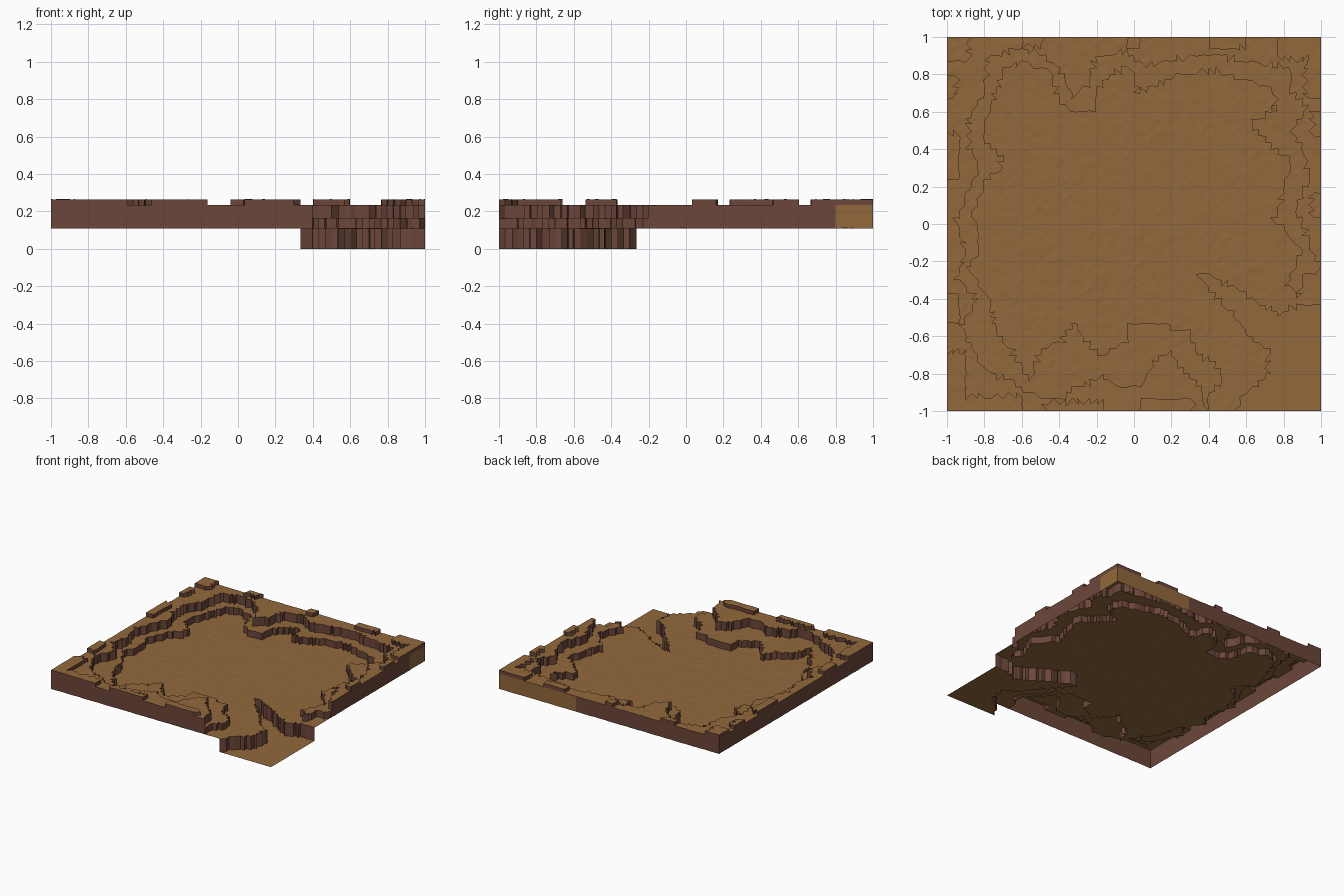
import bpy, random
from mathutils import Vector
from mathutils.geometry import intersect_point_line

if "Cube" in bpy.data.objects:
    bpy.data.objects.remove(bpy.data.objects["Cube"])

random.seed(4)
N = 60
CANYON, FLOOR, STEP, RIM, PEAK = 0.0, 0.11, 0.165, 0.235, 0.265

# Outline of the sunken ravine in the front right corner
ravine = [(.34, -.24), (.62, -.39), (.78, -.49), (.86, -.44), (1.1, -.41),
          (1.1, -1.1), (.52, -1.1), (.56, -.93), (.62, -.88), (.72, -.80), (.72, -.67),
          (.64, -.63), (.58, -.54), (.47, -.42), (.36, -.30)]

# Outline of the main valley floor
valley = [(-.77, -.42), (-.74, -.58), (-.62, -.72), (-.56, -.84), (-.50, -.68), (-.38, -.62),
          (-.32, -.53), (-.26, -.62), (-.18, -.70), (-.03, -.62), (-.03, -.52), (.05, -.54),
          (.17, -.54), (.30, -.58), (.33, -.70), (.44, -.74), (.48, -.84), (.40, -.92),
          (.40, -1.1), (1.1, -1.1), (1.1, -.24), (.90, -.26), (.88, -.40), (.82, -.32),
          (.90, -.14), (.82, -.05), (.75, .02), (.80, .18), (.84, .34), (.74, .42), (.62, .54),
          (.76, .62), (.74, .72), (.60, .76), (.44, .82), (.25, .80), (.12, .74), (.02, .70),
          (-.02, .84), (-.12, .80), (-.19, .74), (-.20, .60), (-.32, .60), (-.40, .66),
          (-.46, .82), (-.58, .86), (-.68, .84), (-.74, .70), (-.80, .55), (-.80, .44),
          (-.70, .36), (-.72, .28), (-.80, .22), (-.86, .05), (-.82, -.12), (-.88, -.24)]

# Outline of the middle terrace
terrace = [(-.84, -.40), (-.92, -.55), (-.86, -.66), (-.80, -.78), (-.66, -.84), (-.58, -.90),
           (-.40, -.94), (-.32, -.88), (-.18, -.82), (-.05, -.88), (.06, -.84), (.12, -.72),
           (.20, -.68), (.28, -.80), (.36, -.88), (.40, -1.1), (1.1, -1.1), (1.1, -.24),
           (.96, -.20), (.90, 0), (.86, .10), (.94, .24), (.90, .40), (.84, .50), (.92, .62),
           (.84, .72), (.82, .84), (.60, .86), (.44, .91), (.22, .88), (.06, .84), (-.02, .92),
           (-.20, .90), (-.24, .76), (-.32, .68), (-.38, .80), (-.48, .91), (-.64, .93),
           (-.78, .88), (-.80, .70), (-.88, .56), (-.88, .40), (-.82, .30), (-.90, .14),
           (-.95, .02), (-.90, -.16), (-.95, -.28)]

# Raised ledges along the edge: x0, x1, y0, y1
ledges = [(-1, -.88, .86, 1), (-.60, -.48, .95, 1), (-.04, .04, .94, 1), (.40, .60, .94, 1),
          (.76, 1, .88, 1), (.92, 1, .66, .9), (.95, 1, .46, .6), (.95, 1, .04, .16),
          (-1, -.93, .24, .48), (-1, -.95, .66, .8), (-1, -.94, -.54, -.36),
          (-1, -.90, -1, -.68), (-.9, -.60, -1, -.92), (-.48, -.17, -1, -.95), (.04, .32, -1, -.93)]


def inside(p, poly):
    hit = False
    for (ax, ay), (bx, by) in zip(poly, poly[1:] + poly[:1]):
        if (ay > p[1]) != (by > p[1]) and p[0] < ax + (p[1] - ay) * (bx - ax) / (by - ay):
            hit = not hit
    return hit


def level(p):
    if inside(p, ravine):
        return CANYON
    if inside(p, valley):
        return FLOOR
    if inside(p, terrace):
        return STEP
    if any(a <= p[0] <= b and c <= p[1] <= d for a, b, c, d in ledges):
        return PEAK
    return RIM


def material(name, color):
    m = bpy.data.materials.new(name)
    m.diffuse_color = (*color, 1)
    m.use_nodes = True
    m.node_tree.nodes["Principled BSDF"].inputs["Base Color"].default_value = m.diffuse_color
    return m


earth = material("earth", (.29, .14, .045))
rock = material("rock", (.15, .062, .042))


class Part:
    """Collects quads and triangles, sharing equal corners."""
    def __init__(self):
        self.index, self.faces, self.mats = {}, [], []

    def face(self, pts, mat=0):
        pts = [tuple(round(c, 5) for c in p) for p in pts]
        self.faces.append([self.index.setdefault(p, len(self.index)) for p in pts])
        self.mats.append(mat)

    def build(self, name, mats):
        me = bpy.data.meshes.new(name)
        me.from_pydata(list(self.index), [], self.faces)
        for m in mats:
            me.materials.append(m)
        me.polygons.foreach_set("material_index", self.mats)
        bpy.context.collection.objects.link(bpy.data.objects.new(name, me))


# Slightly uneven ground grid
grid = {}
for i in range(N + 1):
    for j in range(N + 1):
        jx = random.uniform(-.006, .006) if 0 < i < N else 0
        jy = random.uniform(-.006, .006) if 0 < j < N else 0
        grid[i, j] = (2 * i / N - 1 + jx, 2 * j / N - 1 + jy, random.uniform(-.0025, .0))


def at(k, z):
    x, y, dz = grid[k]
    return (x, y, max(0, z + dz))


# Flat ground triangles, each on one terrace level
ground, cliffs, skirt = Part(), Part(), Part()
edges = {}
for i in range(N):
    for j in range(N):
        a, b, c, d = (i, j), (i + 1, j), (i + 1, j + 1), (i, j + 1)
        tris = ((a, b, c), (a, c, d)) if random.random() < .5 else ((a, b, d), (b, c, d))
        for t in tris:
            p = [sum(grid[k][n] for k in t) / 3 for n in (0, 1)]
            z = level(p)
            ground.face([at(k, z) for k in t])
            for u, v in zip(t, t[1:] + t[:1]):
                edges.setdefault(frozenset((u, v)), []).append((z, u, v))

# Cliffs between levels, outer walls along the border
for sides in edges.values():
    if len(sides) == 2:
        (z1, u, v), (z2, _, _) = sides
        if z1 < z2:
            z2, u, v = sides[1]
            z1 = sides[0][0]
        if z1 != z2:
            lo, hi = min(z1, z2), max(z1, z2)
            cliffs.face([at(u, lo), at(v, lo), at(v, hi), at(u, hi)])
    else:
        z, u, v = sides[0]
        if z > FLOOR:
            x, y = grid[u][0] + grid[v][0], grid[u][1] + grid[v][1]
            bare = (y == 2 and x > .6) or (x == 2 and y > 1.6)
            mid = min(z, RIM)
            skirt.face([at(u, FLOOR), at(v, FLOOR), at(v, mid), at(u, mid)], int(bare))
            if z > mid:
                skirt.face([at(u, mid), at(v, mid), at(v, z), at(u, z)])

ground.build("terraced_ground", [earth])
cliffs.build("cliff_faces", [rock])
skirt.build("outer_walls", [rock, earth])
